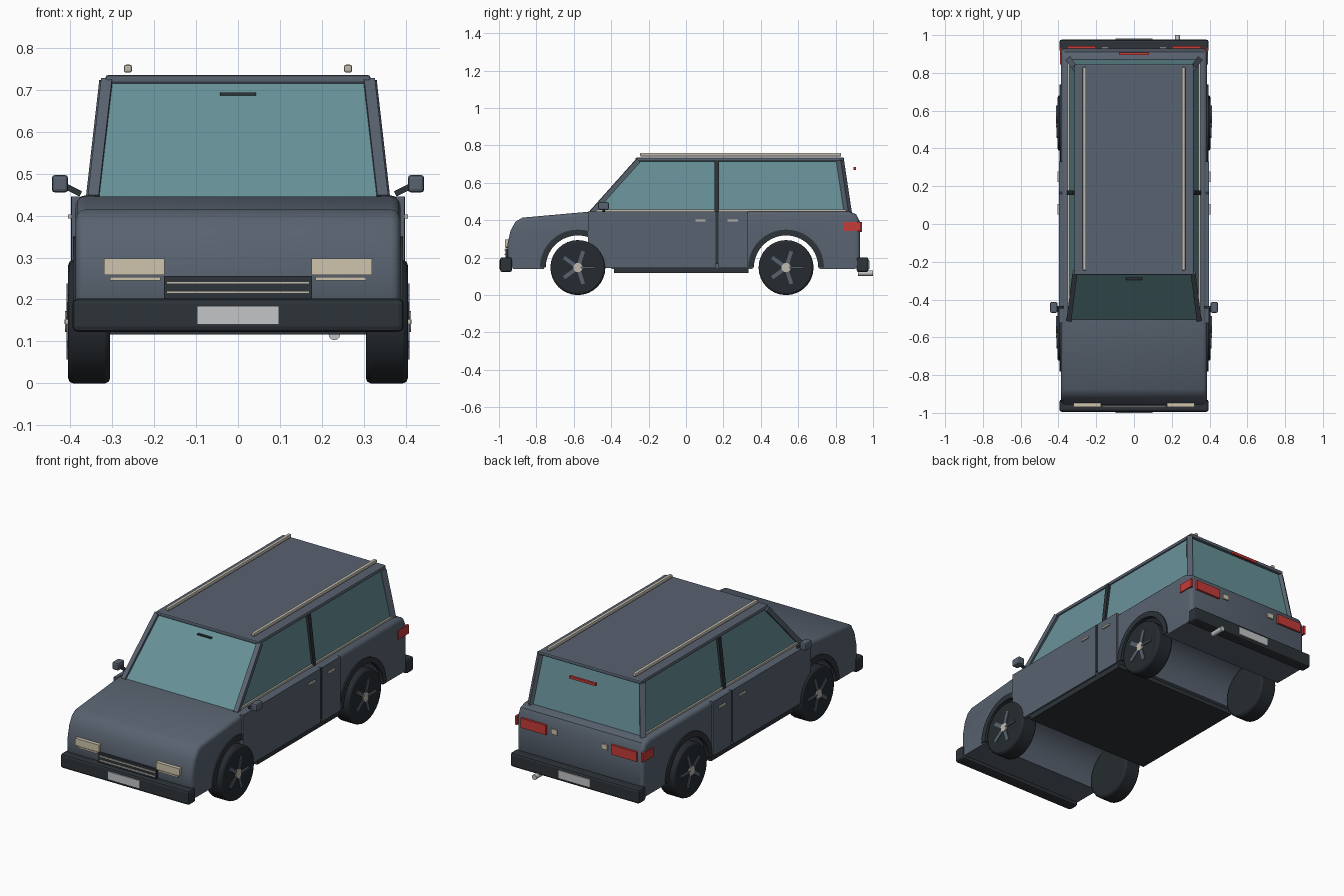
import bpy, bmesh, math
from mathutils import Vector, Matrix

if "Cube" in bpy.data.objects:
    bpy.data.objects.remove(bpy.data.objects["Cube"])


def mat(name, r, g, b):
    m = bpy.data.materials.new(name)
    m.diffuse_color = (r, g, b, 1)
    m.use_nodes = True
    m.node_tree.nodes["Principled BSDF"].inputs["Base Color"].default_value = m.diffuse_color
    return m


PAINT = mat("slate paint", 0.098, 0.122, 0.16)
GLASS = mat("teal glass", 0.135, 0.285, 0.315)
TRIM = mat("dark trim", 0.026, 0.033, 0.040)
TYRE = mat("tyre rubber", 0.019, 0.024, 0.029)
CHROME = mat("warm chrome", 0.53, 0.50, 0.43)
LAMP = mat("cream lamp", 0.62, 0.56, 0.42)
RED = mat("red lamp", 0.56, 0.045, 0.04)
PLATE = mat("pale plate", 0.55, 0.56, 0.57)


def finish(name, bm, m, bevel=0, smooth=False):
    bmesh.ops.recalc_face_normals(bm, faces=bm.faces)
    me = bpy.data.meshes.new(name)
    bm.to_mesh(me)
    bm.free()
    me.materials.append(m)
    ob = bpy.data.objects.new(name, me)
    bpy.context.collection.objects.link(ob)
    if bevel:
        b = ob.modifiers.new("bevel", 'BEVEL')
        b.width, b.segments, b.limit_method = bevel, 2, 'ANGLE'
    if smooth:
        bpy.ops.object.select_all(action='DESELECT')
        ob.select_set(True)
        bpy.context.view_layer.objects.active = ob
        bpy.ops.object.shade_smooth_by_angle(angle=math.radians(35))
    return ob


def box(name, x0, x1, y0, y1, z0, z1, m, bevel=0):
    bm = bmesh.new()
    c = Vector(((x0 + x1) / 2, (y0 + y1) / 2, (z0 + z1) / 2))
    s = Vector((abs(x1 - x0), y1 - y0, z1 - z0))
    bmesh.ops.create_cube(bm, size=1, matrix=Matrix.Translation(c) @ Matrix.Diagonal((*s, 1)))
    return finish(name, bm, m, bevel)


def beam(name, p, q, w, h, m):
    p, q = Vector(p), Vector(q)
    rot = (q - p).to_track_quat('Z', 'Y').to_matrix().to_4x4()
    bm = bmesh.new()
    bmesh.ops.create_cube(bm, size=1, matrix=Matrix.Translation((p + q) / 2) @ rot
                          @ Matrix.Diagonal((w, h, (q - p).length, 1)))
    return finish(name, bm, m)


def rod(name, centre, axis, r, length, m, n=32, bevel=0):
    rot = Vector(axis).to_track_quat('Z', 'Y').to_matrix().to_4x4()
    bm = bmesh.new()
    bmesh.ops.create_cone(bm, cap_ends=True, segments=n, radius1=r, radius2=r, depth=length,
                          matrix=Matrix.Translation(centre) @ rot)
    return finish(name, bm, m, bevel, True)


def prism(pts, x0, x1):
    """Extrude a side profile of (y, z) points from x0 to x1."""
    bm = bmesh.new()
    f = bm.faces.new([bm.verts.new((x0, y, z)) for y, z in pts])
    r = bmesh.ops.extrude_face_region(bm, geom=[f])
    bmesh.ops.translate(bm, vec=(x1 - x0, 0, 0),
                        verts=[v for v in r["geom"] if isinstance(v, bmesh.types.BMVert)])
    return bm


def arc(cy, r, a0, a1, n=20):
    return [(cy + r * math.cos(math.radians(a0 + (a1 - a0) * i / n)),
             0.147 + r * math.sin(math.radians(a0 + (a1 - a0) * i / n))) for i in range(n + 1)]


AXLES = {"front": -0.578, "rear": 0.535}

# lower body with wheel arches cut across the full width
upper = [(-0.925, 0.14), (-0.953, 0.19), (-0.955, 0.27), (-0.938, 0.345), (-0.912, 0.392),
         (-0.875, 0.414), (-0.515, 0.446), (0.87, 0.448), (0.91, 0.432), (0.93, 0.39),
         (0.93, 0.18), (0.905, 0.14)]
under = []
for cy in (AXLES["rear"], AXLES["front"]):
    under += [(cy + 0.18, 0.14)] + arc(cy, 0.18, 0, 180) + [(cy - 0.18, 0.14)]
bm = prism(upper + under, -0.387, 0.387)
rim = [e for e in bm.edges if abs(e.verts[0].co.x - e.verts[1].co.x) < 1e-4
       and all(v.co.z > 0.17 and (v.co.y < -0.8 or v.co.y > 0.8 or v.co.z > 0.38) for v in e.verts)]
bmesh.ops.bevel(bm, geom=rim, offset=0.022, segments=3, profile=0.5, affect='EDGES')
finish("body", bm, PAINT, 0, True)
box("floor_and_sills", -0.388, 0.388, -0.385, 0.335, 0.117, 0.146, TRIM)

# cabin glass block
bm = bmesh.new()
lo = [bm.verts.new(p) for p in ((-0.345, -0.51, 0.44), (0.345, -0.51, 0.44),
                                (0.345, 0.872, 0.44), (-0.345, 0.872, 0.44))]
hi = [bm.verts.new(p) for p in ((-0.308, -0.258, 0.72), (0.308, -0.258, 0.72),
                                (0.308, 0.828, 0.72), (-0.308, 0.828, 0.72))]
bm.faces.new(lo)
bm.faces.new(hi)
for i in range(4):
    j = (i + 1) % 4
    bm.faces.new((lo[i], lo[j], hi[j], hi[i]))
finish("cabin_glass", bm, GLASS)
box("roof", -0.316, 0.316, -0.27, 0.845, 0.715, 0.735, PAINT, 0.006)
box("inner_mirror_strip", -0.043, 0.043, -0.296, -0.284, 0.687, 0.693, TRIM)
box("high_brake_lamp", -0.08, 0.08, 0.895, 0.908, 0.67, 0.684, RED)

# parts found on both sides
for side, s in (("left", -1), ("right", 1)):
    def sbox(name, x0, x1, *a):
        return box(side + "_" + name, s * x0, s * x1, *a)

    # pillars, belt strip and roof rail
    beam(side + "_front_pillar", (s * 0.344, -0.505, 0.44), (s * 0.312, -0.255, 0.72), 0.026, 0.026, PAINT)
    beam(side + "_rear_pillar", (s * 0.342, 0.866, 0.44), (s * 0.31, 0.824, 0.72), 0.03, 0.03, PAINT)
    beam(side + "_middle_pillar", (s * 0.343, 0.165, 0.44), (s * 0.311, 0.165, 0.717), 0.024, 0.024, TRIM)
    sbox("belt_strip", 0.34, 0.352, -0.5, 0.865, 0.445, 0.457, CHROME)
    sbox("roof_rail", 0.253, 0.272, -0.245, 0.83, 0.741, 0.76, CHROME, 0.005)

    # doors, seam and handles
    sbox("front_door", 0.378, 0.397, -0.523, 0.157, 0.146, 0.446, PAINT)
    sbox("rear_door", 0.378, 0.397, 0.173, 0.33, 0.146, 0.446, PAINT)
    sbox("door_seam", 0.378, 0.398, 0.157, 0.173, 0.165, 0.446, TRIM)
    for n, y in (("front", 0.05), ("rear", 0.222)):
        sbox(n + "_handle", 0.395, 0.405, y, y + 0.055, 0.393, 0.403, CHROME)

    # door mirror
    beam(side + "_mirror_arm", (s * 0.375, -0.44, 0.452), (s * 0.412, -0.44, 0.47), 0.014, 0.014, TRIM)
    sbox("mirror", 0.405, 0.444, -0.47, -0.413, 0.455, 0.497, PAINT, 0.008)

    # lamps
    sbox("headlamp", 0.175, 0.32, -0.968, -0.935, 0.258, 0.298, LAMP)
    sbox("indicator", 0.185, 0.305, -0.964, -0.94, 0.245, 0.254, LAMP)
    sbox("tail_lamp", 0.2, 0.355, 0.92, 0.942, 0.337, 0.39, RED)
    sbox("side_tail_lamp", 0.38, 0.393, 0.845, 0.936, 0.342, 0.39, RED)
    sbox("reverse_lamp", 0.135, 0.172, 0.92, 0.938, 0.35, 0.378, LAMP)

    for end, cy in AXLES.items():
        # arch flare
        ring = arc(cy, 0.203, 0, 180) + arc(cy, 0.172, 180, 0)
        finish(f"{side}_{end}_arch_flare", prism(ring, s * 0.37, s * 0.394), TRIM)
        # wheel, spokes and hub cap
        rod(f"{side}_{end}_tyre", (s * 0.355, cy, 0.147), (1, 0, 0), 0.147, 0.1, TYRE, 32, 0.012)
        for k in range(5):
            a = math.radians(72 * k)
            d = Vector((0, math.cos(a), math.sin(a)))
            c = Vector((s * 0.404, cy, 0.147))
            beam(f"{side}_{end}_spoke_{k + 1}", c + d * 0.015, c + d * 0.092, 0.02, 0.01, PAINT)\
                if abs(d.z) < 0.01 else \
                finish(f"{side}_{end}_spoke_{k + 1}", prism(
                    [(cy + d.y * r - d.z * t, 0.147 + d.z * r + d.y * t)
                     for r, t in ((0.015, -0.01), (0.092, -0.01), (0.092, 0.01), (0.015, 0.01))],
                    s * 0.399, s * 0.409), PAINT)
        rod(f"{side}_{end}_hub_cap", (s * 0.404, cy, 0.147), (1, 0, 0), 0.025, 0.016, CHROME, 16)

# grille
box("grille", -0.177, 0.177, -0.966, -0.935, 0.2, 0.256, TRIM)
for i, z in enumerate((0.217, 0.24)):
    box(f"grille_bar_{i + 1}", -0.17, 0.17, -0.971, -0.955, z - 0.003, z + 0.003, CHROME)

# bumpers, number plates and exhaust
box("front_bumper", -0.395, 0.395, -0.994, -0.93, 0.123, 0.202, TRIM, 0.012)
box("rear_bumper", -0.395, 0.395, 0.912, 0.976, 0.123, 0.202, TRIM, 0.012)
box("front_plate", -0.098, 0.098, -1.0, -0.992, 0.14, 0.185, PLATE)
box("rear_plate", -0.098, 0.098, 0.974, 0.982, 0.14, 0.185, PLATE)
rod("exhaust", (0.23, 0.96, 0.117), (0, 1, 0), 0.014, 0.08, PLATE, 16)
